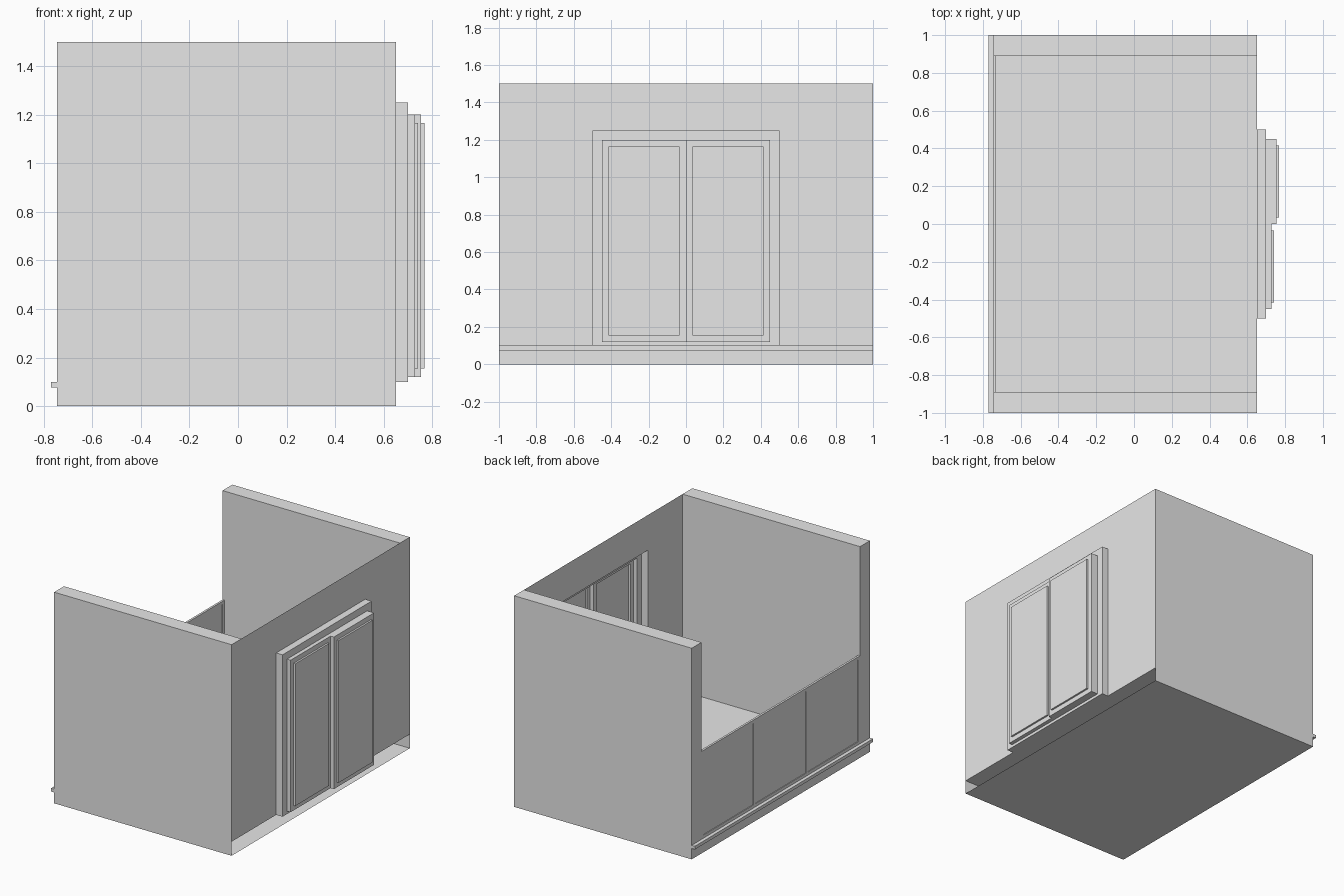
import bpy, bmesh

cube = bpy.data.objects.get("Cube")
if cube:
    bpy.data.objects.remove(cube, do_unlink=True)

grey = bpy.data.materials.new("plain_grey")
grey.use_nodes = True
grey.diffuse_color = (0.8, 0.8, 0.8, 1)
grey.node_tree.nodes["Principled BSDF"].inputs["Base Color"].default_value = (0.8, 0.8, 0.8, 1)

FLOOR, TOP = 0.10, 1.50
FRONT_X, WALL_X = -0.745, 0.65
HALF, INNER = 1.0, 0.89


def finish(name, bm):
    mesh = bpy.data.meshes.new(name)
    bm.to_mesh(mesh)
    bm.free()
    mesh.materials.append(grey)
    obj = bpy.data.objects.new(name, mesh)
    bpy.context.collection.objects.link(obj)
    return obj


def box(name, x, y, z, open_back=False):
    bm = bmesh.new()
    bmesh.ops.create_cube(bm, size=1)
    for v in bm.verts:
        for i, (lo, hi) in enumerate((x, y, z)):
            v.co[i] = hi if v.co[i] > 0 else lo
    bm.normal_update()
    if open_back:
        hidden = [f for f in bm.faces if f.normal.x > 0.5 or f.normal.z < -0.5]
        bmesh.ops.delete(bm, geom=hidden, context='FACES')
    return finish(name, bm)


def loop(bm, rect, x):
    """Four corners of a rectangle (y0, y1, z0, z1) at depth x."""
    y0, y1, z0, z1 = rect
    return [bm.verts.new((x, y, z)) for y, z in ((y0, z0), (y1, z0), (y1, z1), (y0, z1))]


def bridge(bm, rect_a, xa, rect_b, xb):
    """Join two rectangles: an inset when x is equal, an extrusion otherwise."""
    a, b = loop(bm, rect_a, xa), loop(bm, rect_b, xb)
    for i in range(4):
        j = (i + 1) % 4
        face = bm.faces.new((a[i], a[j], b[j], b[i]))
        if face.calc_area() < 1e-6:
            bm.faces.remove(face)


def shrink(rect, d):
    y0, y1, z0, z1 = rect
    return (y0 + d, y1 - d, z0 + d, z1 - d)


# Floor slab with a front ledge, open at the back
bm = bmesh.new()
profile = [(WALL_X, 0), (FRONT_X, 0), (FRONT_X, 0.077), (-0.77, 0.077),
           (-0.77, FLOOR), (WALL_X, FLOOR)]
near, far = [[bm.verts.new((x, y, z)) for x, z in profile] for y in (-HALF, HALF)]
for i in range(len(profile) - 1):
    bm.faces.new((near[i], near[i + 1], far[i + 1], far[i]))
bm.faces.new(near[::-1])
bm.faces.new(far)
bmesh.ops.recalc_face_normals(bm, faces=bm.faces)
finish("floor_slab", bm)

# Side walls
for name, y in (("right_side_wall", (-HALF, -INNER)), ("left_side_wall", (INNER, HALF))):
    box(name, (FRONT_X, WALL_X), y, (FLOOR, TOP), open_back=True)

# Thin door wall with the door frame pushed outwards
wall = (-HALF, HALF, FLOOR, TOP)
frame = (-0.5, 0.5, FLOOR, 1.25)
opening = (-0.45, 0.45, 0.12, 1.2)
FRAME_X, NEAR_X, FAR_X, PANEL = 0.70, 0.728, 0.754, 0.013
bm = bmesh.new()
bridge(bm, wall, WALL_X, frame, WALL_X)
bridge(bm, frame, WALL_X, frame, FRAME_X)
bridge(bm, frame, FRAME_X, opening, FRAME_X)
finish("door_wall", bm)

# Two sliding doors, one standing in front of the other
bm = bmesh.new()
bridge(bm, opening, FRAME_X, opening, NEAR_X)
halves = ((-0.45, 0, 0.12, 1.2), NEAR_X), ((0, 0.45, 0.12, 1.2), FAR_X)
for sash, x in halves:
    if x > NEAR_X:
        bridge(bm, sash, NEAR_X, sash, x)
    pane = shrink(sash, 0.035)
    bridge(bm, sash, x, pane, x)
    bridge(bm, pane, x, pane, x + PANEL)
    bm.faces.new(loop(bm, pane, x + PANEL))
bmesh.ops.remove_doubles(bm, verts=bm.verts, dist=1e-5)
finish("sliding_doors", bm)

# Front railing: rails, posts and a thin recessed panel
RAIL_X, RAIL_TOP, BAR = (FRONT_X, -0.73), 0.725, 0.022
box("bottom_rail", RAIL_X, (-INNER, INNER), (FLOOR, FLOOR + BAR))
box("top_rail", RAIL_X, (-INNER, INNER), (RAIL_TOP - BAR, RAIL_TOP))
for i in range(4):
    y = -INNER + i * (2 * INNER - BAR) / 3
    box(f"railing_post_{i + 1}", RAIL_X, (y, y + BAR), (FLOOR + BAR, RAIL_TOP - BAR))
box("railing_panel", (-0.740, -0.735), (-INNER + BAR, INNER - BAR),
    (FLOOR + BAR, RAIL_TOP - BAR))
